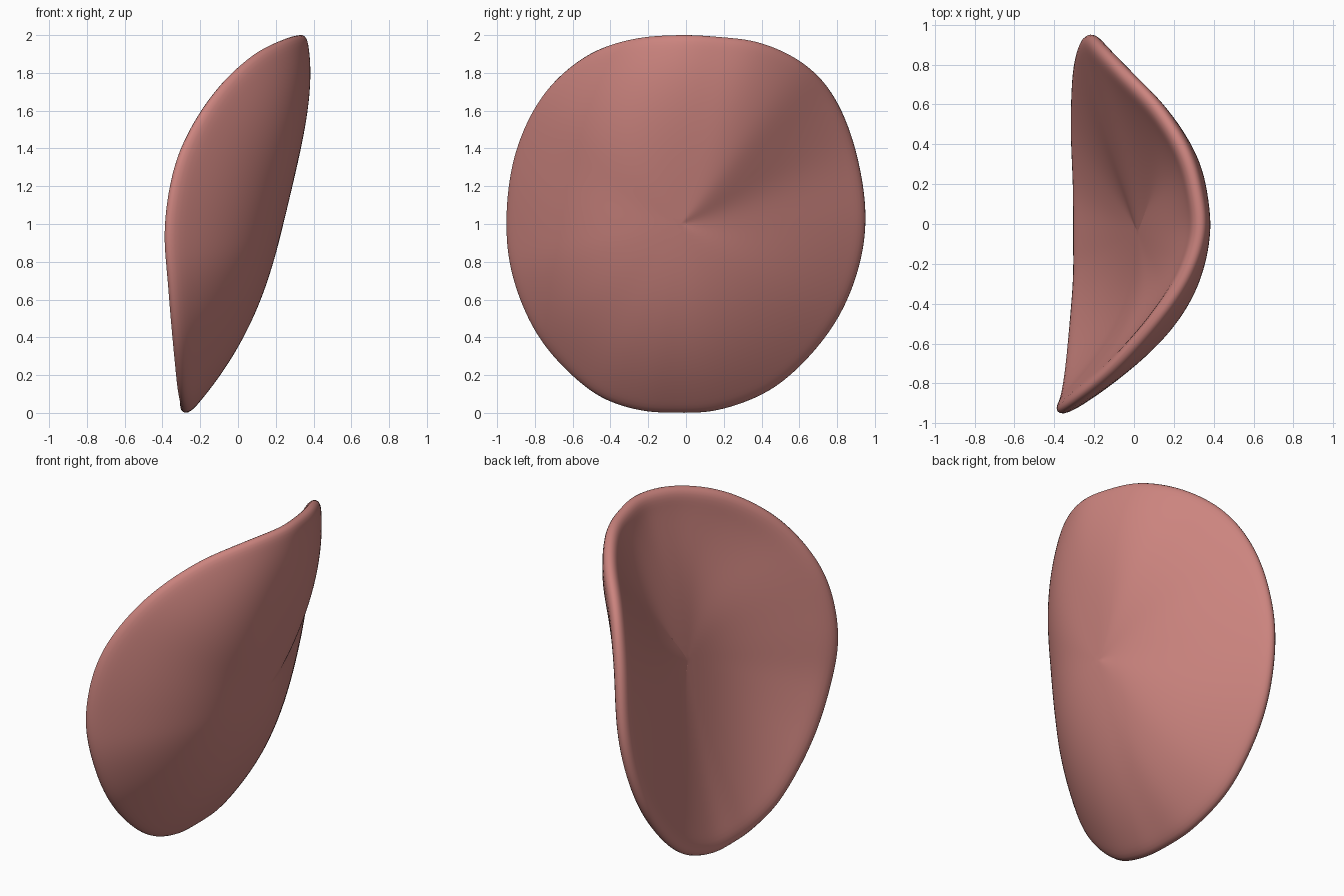
import bpy, bmesh
from mathutils import Vector

cube = bpy.data.objects.get("Cube")
if cube:
    bpy.data.objects.remove(cube, do_unlink=True)

# Rim of the petal as (y, z, x), from the top round over the back
RIM = [Vector(p) for p in (
    (-.05, 2.01, .36), (.18, 2, .34), (.4, 1.97, .27), (.62, 1.87, .13),
    (.79, 1.7, -.03), (.91, 1.42, -.14), (.97, 1.05, -.2), (.92, .72, -.24),
    (.77, .41, -.27), (.5, .13, -.28), (.2, 0, -.27), (-.05, -.02, -.27),
    (-.28, 0, -.27), (-.52, .1, -.29), (-.78, .36, -.32), (-.93, .68, -.35),
    (-.975, 1, -.37), (-.93, 1.37, -.3), (-.78, 1.69, -.12), (-.55, 1.9, .09),
    (-.3, 1.99, .27))]
CENTRE = Vector((-.03, 1, .24))
SLOPE, RINGS, STEPS = .24, 12, 3
BODY, LIP = .23, .07


def rim_point(i, u):
    """Smooth closed spline through the rim points."""
    a, b, c, d = (RIM[(i + k) % len(RIM)] for k in (-1, 0, 1, 2))
    return b + .5 * u * (c - a + u * (2*a - 5*b + 4*c - d + u * (3*(b - c) + d - a)))


def bowl_point(rim, t):
    """Point a fraction t of the way to the rim: straighter at the back, fuller on top."""
    flat = CENTRE.lerp(rim, t)
    aim = (rim - CENTRE).to_2d().normalized()
    power = 2.6 - 1.2 * max(0, aim.x) ** 1.5 + 1.4 * max(0, aim.y) ** 4
    lean = SLOPE * (rim.y - CENTRE.y)
    x = CENTRE.z + lean * t + (rim.z - CENTRE.z - lean) * t ** power
    return (x, flat.x, flat.y)


# Cupped outer skin, built in rings round its centre
bm = bmesh.new()
rim = [rim_point(i, s / STEPS) for i in range(len(RIM)) for s in range(STEPS)]
count = len(rim)
hub = bm.verts.new((CENTRE.z, CENTRE.x, CENTRE.y))
rings = [[bm.verts.new(bowl_point(p, r / RINGS)) for p in rim]
         for r in range(1, RINGS + 1)]
for j in range(count):
    k = (j + 1) % count
    bm.faces.new((hub, rings[0][j], rings[0][k]))
    for inner, outer in zip(rings, rings[1:]):
        bm.faces.new((inner[j], outer[j], outer[k], inner[k]))
# Outer side faces +x
bm.normal_update()
if sum(f.normal.x for f in bm.faces) < 0:
    bmesh.ops.reverse_faces(bm, faces=bm.faces)
mesh = bpy.data.meshes.new("petal")
bm.to_mesh(mesh)
bm.free()
petal = bpy.data.objects.new("petal", mesh)
bpy.context.collection.objects.link(petal)

# Thick in the middle, thinning to the lip
group = petal.vertex_groups.new(name="thickness")
group.add([0], 1, 'REPLACE')
for r in range(RINGS):
    t = (r + 1) / RINGS
    ring = range(1 + r * count, 1 + (r + 1) * count)
    group.add(list(ring), 1 - (1 - LIP / BODY) * t ** 2.5, 'REPLACE')
shell = petal.modifiers.new("Thickness", 'SOLIDIFY')
shell.thickness = BODY
shell.offset = -1
shell.vertex_group = group.name

# Rounded lip
smooth = petal.modifiers.new("Rounding", 'SUBSURF')
smooth.levels = smooth.render_levels = 2
bpy.context.view_layer.objects.active = petal
petal.select_set(True)
bpy.ops.object.shade_smooth()

# Dusty pink material
pink = bpy.data.materials.new("dusty_pink")
colour = (.6, .23, .21, 1)
pink.diffuse_color = colour
pink.use_nodes = True
pink.node_tree.nodes["Principled BSDF"].inputs["Base Color"].default_value = colour
petal.data.materials.append(pink)
